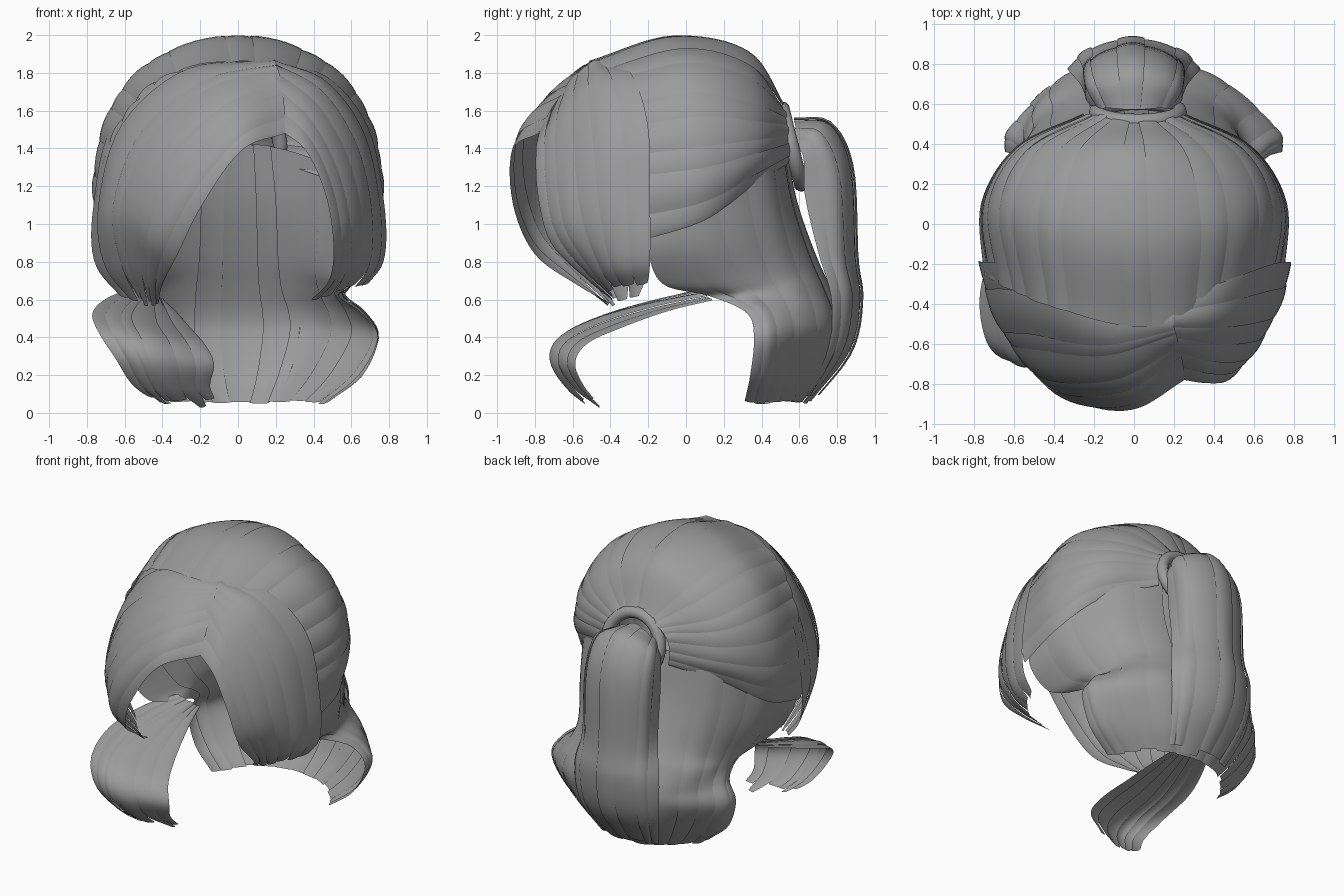
import bpy, math, random
from mathutils import Vector

random.seed(4)
hair = bpy.data.materials.new("hair_grey")
hair.diffuse_color = (0.33, 0.33, 0.33, 1)


def spline(pts, t):
    """Catmull-Rom point on a list of vectors, t in 0..1."""
    n = len(pts) - 1
    f = min(max(t, 0), 1) * n
    i = min(int(f), n - 1)
    s = f - i
    b, c = pts[i], pts[i + 1]
    a = pts[i - 1] if i > 0 else b * 2 - c
    d = pts[i + 2] if i + 2 <= n else c * 2 - b
    return 0.5 * (2 * b + (c - a) * s + (2 * a - 5 * b + 4 * c - d) * s * s
                  + (3 * b - a - 3 * c + d) * s ** 3)


def add_mesh(name, verts, faces):
    me = bpy.data.meshes.new(name)
    me.from_pydata(verts, [], faces)
    me.materials.append(hair)
    ob = bpy.data.objects.new(name, me)
    bpy.context.collection.objects.link(ob)
    return ob


def strands(name, guides, count, centre, bulge=0.005, lift=0.008, jitter=0.04,
            taper=0.3, puff=0, rows=30, cols=6):
    """Loft a sheet over root-to-tip guides and cut it into bowed, overlapping strands."""
    guides = [[Vector(p) for p in g] for g in guides]

    def point(u, v):
        return spline([spline(g, v) for g in guides], u)

    def normal(u, v):
        e = 0.01
        return (point(u + e, v) - point(u - e, v)).cross(
            point(u, v + e) - point(u, v - e)).normalized()

    out = 1 if normal(.5, .5).dot(point(.5, .5) - Vector(centre)) > 0 else -1
    cuts = [(k + random.uniform(-.22, .22) * (0 < k < count)) / count for k in range(count + 1)]
    verts, faces = [], []
    for k in range(count):
        mid = (cuts[k] + cuts[k + 1]) / 2
        half = (cuts[k + 1] - cuts[k]) / 2 + .08 / count
        end = 1 - random.random() * jitter
        up = lift * (k % 2) * random.uniform(.6, 1.2)
        base = len(verts)
        for r in range(rows + 1):
            v = end * r / rows
            w = half * (1 - taper * max(0, (v - .8) / .2) ** 2)
            for c in range(cols + 1):
                s = 2 * c / cols - 1
                u = min(max(mid + s * w, 0), 1)
                off = (bulge + puff * max(0, 1 - v / .45)) * (1 - s * s) + up
                verts.append(point(u, v) + normal(u, min(v, .98)) * out * off)
        for r in range(rows):
            for c in range(cols):
                a = base + r * (cols + 1) + c
                q = (a, a + 1, a + cols + 2, a + cols + 1)
                faces.append(q if out > 0 else q[::-1])
    return add_mesh(name, verts, faces)


def mirrored(half, low=1.0):
    """Right-side guides ending at the centre -> full set; low narrows the left flare."""
    left = [[(-x * (low if z < .6 else 1), y, z) for x, y, z in g] for g in half[:-1]]
    return half + left[::-1]


# Crown combed back to the tie
crown = [
    [(.72, -.24, .91), (.72, .1, 1.02), (.55, .35, 1.2), (.24, .54, 1.32)],
    [(.725, -.26, 1.2), (.75, .1, 1.25), (.58, .38, 1.35), (.25, .54, 1.41)],
    [(.655, -.3, 1.45), (.71, .08, 1.5), (.56, .37, 1.5), (.23, .54, 1.5)],
    [(.53, -.36, 1.65), (.6, .05, 1.72), (.48, .36, 1.65), (.17, .54, 1.56)],
    [(.34, -.43, 1.79), (.38, .0, 1.9), (.3, .34, 1.81), (.1, .53, 1.59)],
    [(.03, -.51, 1.85), (0, -.07, 1.99), (0, .33, 1.91), (0, .52, 1.61)]]
strands("crown", mirrored(crown), 17, (0, 0, 1.2), jitter=0, taper=0, puff=.009, rows=24)

# Long sweeping fringe on the left of the parting
left_fringe = [
    [(.2, -.39, 1.85), (-.33, -.28, 1.83), (-.665, -.2, 1.52), (-.765, -.19, 1.1),
     (-.76, -.19, .8), (-.62, -.25, .61)],
    [(.2, -.5, 1.85), (-.2, -.54, 1.79), (-.55, -.46, 1.51), (-.69, -.46, 1.1),
     (-.65, -.4, .8), (-.53, -.34, .59)],
    [(.22, -.58, 1.78), (-.1, -.72, 1.67), (-.4, -.73, 1.41), (-.56, -.67, 1.08),
     (-.54, -.55, .8), (-.48, -.38, .57)],
    [(.24, -.68, 1.64), (0, -.85, 1.53), (-.27, -.88, 1.25), (-.43, -.8, .96),
     (-.46, -.62, .76), (-.45, -.4, .57)],
    [(.25, -.78, 1.48), (.02, -.92, 1.39), (-.19, -.915, 1.1), (-.32, -.8, .84),
     (-.4, -.58, .68), (-.42, -.4, .58)]]
strands("left_fringe", left_fringe, 7, (0, 0, 1.2), jitter=.03)

# Shorter fringe on the right of the parting
right_fringe = [
    [(.18, -.39, 1.85), (.47, -.28, 1.78), (.69, -.2, 1.51), (.775, -.19, 1.1),
     (.775, -.19, .82), (.69, -.2, .68)],
    [(.19, -.5, 1.85), (.44, -.49, 1.72), (.625, -.46, 1.45), (.71, -.43, 1.1),
     (.705, -.38, .8), (.6, -.31, .65)],
    [(.2, -.62, 1.74), (.39, -.67, 1.56), (.53, -.67, 1.3), (.6, -.63, 1.0),
     (.58, -.5, .77), (.5, -.38, .62)],
    [(.23, -.77, 1.49), (.36, -.79, 1.38), (.46, -.78, 1.15), (.5, -.71, .9),
     (.48, -.52, .71), (.38, -.38, .6)]]
strands("right_fringe", right_fringe, 6, (0, 0, 1.2), jitter=.05)

# Loose back hair: drapes in at the neck, flares and curls under
back = [
    [(.72, -.21, 1.05), (.7, -.2, .85), (.6, -.12, .68), (.53, .12, .62),
     (.65, .32, .53), (.74, .36, .4), (.66, .34, .2), (.48, .31, .06)],
    [(.7, .1, 1.15), (.67, .16, .9), (.59, .25, .7), (.56, .34, .62),
     (.66, .43, .53), (.72, .46, .4), (.61, .44, .2), (.43, .4, .05)],
    [(.5, .39, 1.3), (.5, .44, 1.0), (.47, .51, .75), (.48, .57, .64),
     (.54, .61, .52), (.55, .62, .4), (.44, .57, .2), (.31, .52, .05)],
    [(.22, .5, 1.4), (.25, .55, 1.1), (.26, .64, .82), (.28, .71, .66),
     (.33, .76, .52), (.33, .76, .4), (.26, .7, .2), (.18, .6, .05)],
    [(0, .52, 1.42), (0, .58, 1.12), (0, .68, .84), (0, .76, .66),
     (0, .81, .52), (0, .81, .4), (0, .74, .2), (0, .63, .05)]]
strands("back_hair", mirrored(back, .87), 13, (0, 0, .8), jitter=.02, taper=.1, rows=36)

# Ponytail shell hanging from the tie
tail = [
    [(.2, .57, 1.4), (.24, .62, 1.36), (.24, .63, 1.15), (.27, .7, .85),
     (.33, .77, .6), (.31, .75, .33), (.22, .62, .06)],
    [(.14, .58, 1.5), (.2, .71, 1.47), (.22, .8, 1.25), (.21, .83, .82),
     (.22, .87, .6), (.21, .82, .33), (.15, .64, .06)],
    [(0, .57, 1.55), (0, .76, 1.53), (0, .875, 1.3), (0, .9, .82),
     (0, .925, .6), (0, .87, .33), (0, .66, .06)]]
strands("ponytail", mirrored(tail), 7, (0, .5, .8), jitter=.03, taper=.1)

# Loose lock sweeping forward and curling under on the left
lock = [
    [(-.55, .1, .66), (-.69, -.1, .61), (-.77, -.35, .53), (-.74, -.58, .43),
     (-.65, -.67, .29), (-.55, -.6, .14), (-.38, -.5, .03)],
    [(-.45, .1, .63), (-.52, -.2, .57), (-.55, -.48, .49), (-.5, -.67, .39),
     (-.45, -.71, .27), (-.39, -.61, .12), (-.28, -.46, .01)],
    [(-.4, .14, .59), (-.33, -.1, .53), (-.25, -.35, .44), (-.18, -.52, .36),
     (-.13, -.58, .26), (-.15, -.53, .14), (-.1, -.45, .05)]]
strands("forward_lock", lock, 6, (-.4, -.3, .2), jitter=.1, taper=.6)

# Hair tie
bpy.ops.mesh.primitive_torus_add(location=(.02, .56, 1.41), major_radius=.205,
                                 minor_radius=.04, major_segments=40, minor_segments=10,
                                 rotation=(math.radians(104), 0, 0))
bpy.context.object.name = "hair_tie"
bpy.context.object.data.materials.append(hair)

# Smooth shading
for ob in bpy.context.scene.objects:
    ob.select_set(True)
bpy.ops.object.shade_smooth_by_angle(angle=math.radians(40))
